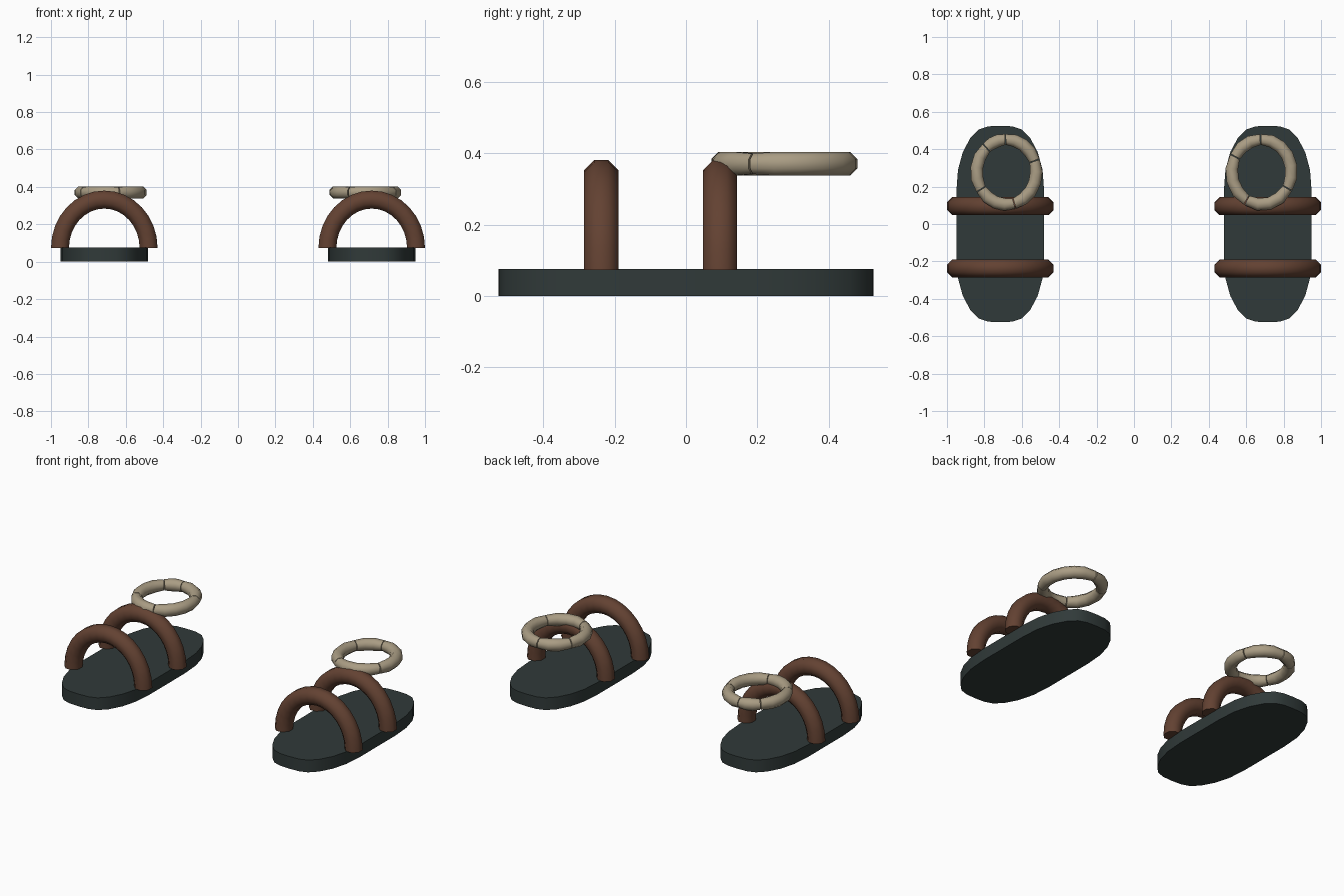
import bpy, bmesh, math
from mathutils import Vector

if "Cube" in bpy.data.objects:
    bpy.data.objects.remove(bpy.data.objects["Cube"])


def material(name, rgb):
    m = bpy.data.materials.new(name)
    m.diffuse_color = (*rgb, 1)
    m.use_nodes = True
    m.node_tree.nodes["Principled BSDF"].inputs["Base Color"].default_value = m.diffuse_color
    return m


SOLE = material("dark slate", (0.030, 0.042, 0.041))
STRAP = material("brown leather", (0.125, 0.054, 0.032))
RING = material("pale bone", (0.40, 0.335, 0.23))


def finish(name, bm, mat, angle):
    bmesh.ops.recalc_face_normals(bm, faces=bm.faces)
    me = bpy.data.meshes.new(name)
    bm.to_mesh(me)
    bm.free()
    me.materials.append(mat)
    ob = bpy.data.objects.new(name, me)
    bpy.context.collection.objects.link(ob)
    bpy.ops.object.select_all(action='DESELECT')
    ob.select_set(True)
    bpy.context.view_layer.objects.active = ob
    bpy.ops.object.shade_smooth_by_angle(angle=math.radians(angle))
    return ob


def arc_tube(name, centre, u, v, ru, rv, a0, a1, steps, tube, mat, pinch=1.0):
    """Eight-sided capped tube along an elliptic arc in the u, v plane."""
    bm = bmesh.new()
    axis = u.cross(v)
    rows = []
    for i in range(steps + 1):
        a = math.radians(a0 + (a1 - a0) * i / steps)
        out = u * math.cos(a) + v * math.sin(a)
        p = centre + u * ru * math.cos(a) + v * rv * math.sin(a)
        r = tube * (pinch if i in (0, steps) else 1)
        rows.append([bm.verts.new(p + r * (out * math.cos(t) + axis * math.sin(t)))
                     for t in (math.pi * (k + 0.5) / 4 for k in range(8))])
    for r0, r1 in zip(rows, rows[1:]):
        for k in range(8):
            n = (k + 1) % 8
            bm.faces.new((r0[k], r0[n], r1[n], r1[k]))
    bm.faces.new(rows[0])
    bm.faces.new(rows[-1])
    return finish(name, bm, mat, 50)


X, Y, Z = Vector((1, 0, 0)), Vector((0, 1, 0)), Vector((0, 0, 1))
# One quarter of the sole outline
QUARTER = [(0.235, 0.17), (0.226, 0.29), (0.2, 0.385), (0.16, 0.46), (0.115, 0.505), (0.065, 0.522)]
OUTLINE = (QUARTER + [(0, 0.525)] + [(-x, y) for x, y in QUARTER[::-1]]
           + [(-x, -y) for x, y in QUARTER] + [(0, -0.525)]
           + [(x, -y) for x, y in QUARTER[::-1]])


def sole(name, cx):
    bm = bmesh.new()
    face = bm.faces.new([bm.verts.new((cx + x, y, 0)) for x, y in OUTLINE])
    top = bmesh.ops.extrude_face_region(bm, geom=[face])
    # Extrusion leaves the first face as the underside
    verts = [g for g in top["geom"] if isinstance(g, bmesh.types.BMVert)]
    bmesh.ops.translate(bm, verts=verts, vec=(0, 0, 0.075))
    if not any(all(v.co.z < 0.01 for v in f.verts) for f in bm.faces):
        bm.faces.new([v for v in face.verts])
    finish(name, bm, SOLE, 40)


# Ring joints, in degrees, for each side
JOINTS = {"left": (20, 92, 132, 212, 285), "right": (-30, 92, 152, 240)}

for side, s in (("left", -1), ("right", 1)):
    cx = 0.715 * s
    sole(side + "_sole", cx)
    # Two arched straps
    for part, y in (("front", -0.237), ("rear", 0.095)):
        arc_tube(f"{side}_{part}_strap", Vector((cx, y, 0.073)), X, Z,
                 0.237, 0.259, 0, 180, 16, 0.052, STRAP)
    # Ring of bone segments resting on the rear strap
    joints = JOINTS[side]
    for i, a0 in enumerate(joints):
        a1 = joints[i + 1] if i + 1 < len(joints) else joints[0] + 360
        arc_tube(f"{side}_ring_segment_{i + 1}", Vector((0.682 * s, 0.278, 0.37)), X, Y,
                 0.16, 0.174, a0 + 0.7, a1 - 0.7, max(3, round((a1 - a0) / 20)),
                 0.036, RING, 0.86)
